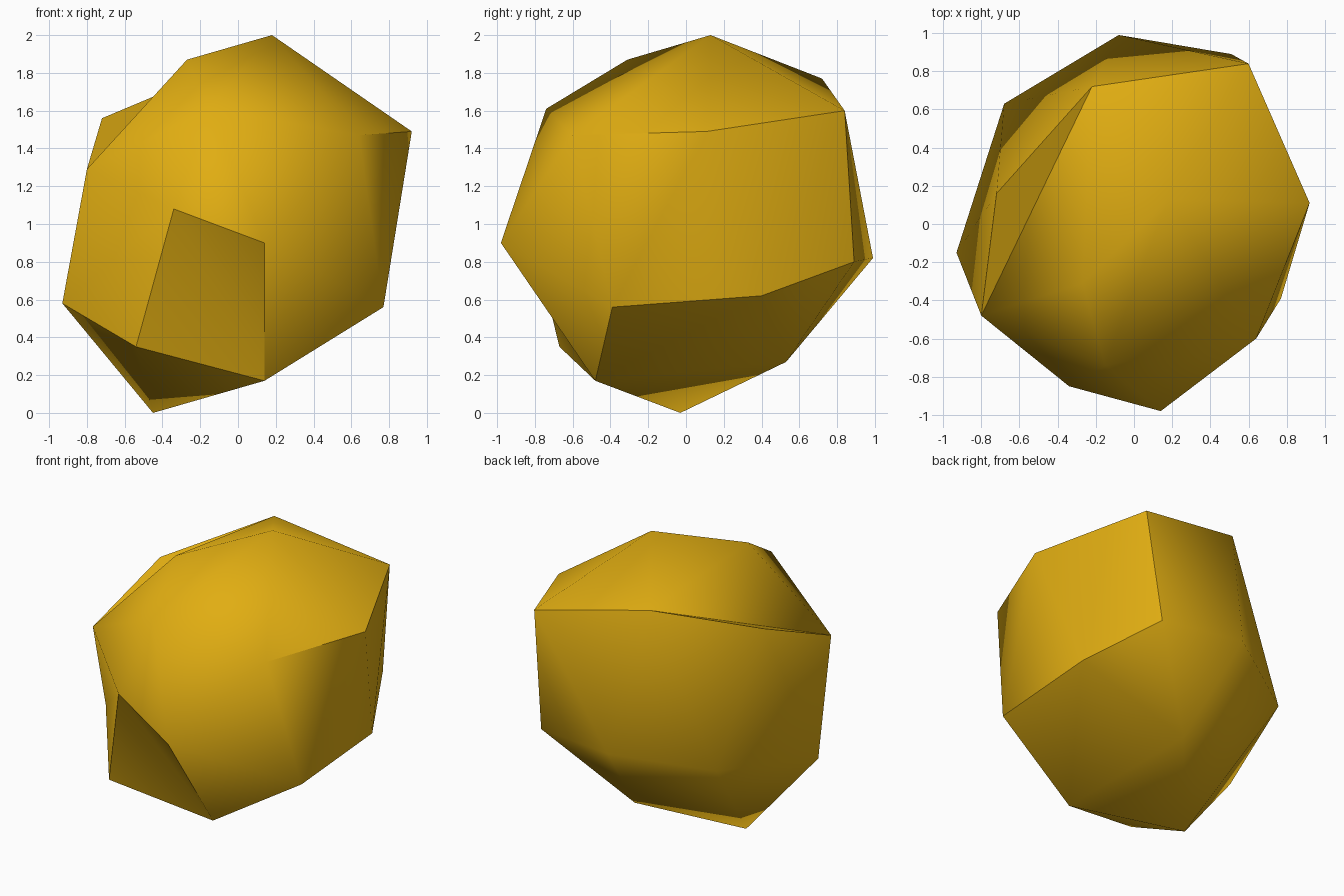
import bpy, bmesh, math

if "Cube" in bpy.data.objects:
    bpy.data.objects.remove(bpy.data.objects["Cube"])

# Corner points of the faceted boulder, centred on x/y and standing on z = 0
CORNERS = {
    "crown": (.18, .13, 2.0), "crown_front": (-.27, -.31, 1.87), "crown_back": (-.22, .72, 1.77),
    "upper_right": (.92, .11, 1.49), "upper_left": (-.72, .16, 1.56), "upper_front": (-.15, -.74, 1.61),
    "upper_front_right": (.64, -.60, 1.47), "upper_back_right": (.60, .84, 1.60),
    "mid_left": (-.80, -.48, 1.29), "mid_front_left": (-.34, -.85, 1.08), "mid_front": (.14, -.98, .90),
    "mid_back": (-.08, .99, .82), "mid_back_right": (.51, .89, .80), "mid_back_left": (-.68, .63, .72),
    "low_right": (.77, -.39, .56), "low_right_back": (.77, .40, .62), "low_left": (-.93, -.15, .58),
    "low_front_left": (-.54, -.67, .35), "low_back": (.03, .53, .27), "low_front": (.14, -.48, .17),
    "foot": (-.45, -.03, 0),
}
# Ridges turned into shallow hollows, in order
HOLLOWS = [("crown", "upper_left"), ("crown_front", "upper_left"),
           ("mid_left", "low_front_left"), ("mid_front", "low_front_left")]

bm = bmesh.new()
vert = {name: bm.verts.new(co) for name, co in CORNERS.items()}
bmesh.ops.convex_hull(bm, input=list(bm.verts))
for a, b in HOLLOWS:
    edge = bm.edges.get((vert[a], vert[b]))
    if edge and len(edge.link_faces) == 2:
        bmesh.utils.edge_rotate(edge, True)
bmesh.ops.recalc_face_normals(bm, faces=list(bm.faces))

mesh = bpy.data.meshes.new("boulder")
bm.to_mesh(mesh)
bm.free()
boulder = bpy.data.objects.new("boulder", mesh)
bpy.context.collection.objects.link(boulder)

# Single ochre colour
ochre = bpy.data.materials.new("ochre")
ochre.diffuse_color = (0.75, 0.42, 0.006, 1)
ochre.use_nodes = True
ochre.node_tree.nodes["Principled BSDF"].inputs["Base Color"].default_value = ochre.diffuse_color
mesh.materials.append(ochre)

# Smooth shading, only the strongest ridges stay sharp
bpy.context.view_layer.objects.active = boulder
boulder.select_set(True)
bpy.ops.object.shade_smooth_by_angle(angle=math.radians(47))
